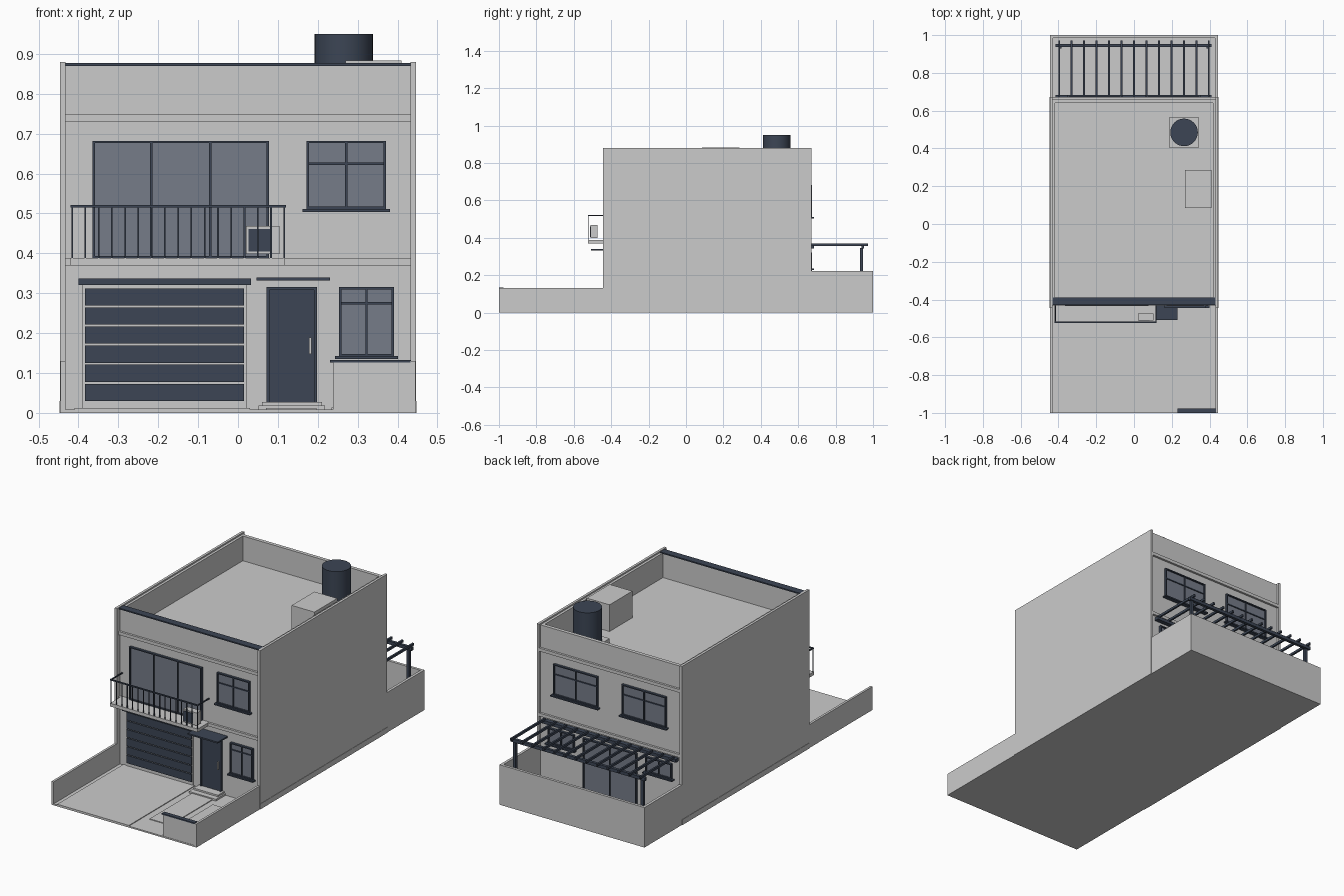
import bpy, bmesh
from mathutils import Matrix, Vector

if "Cube" in bpy.data.objects:
    bpy.data.objects.remove(bpy.data.objects["Cube"])


def material(name, rgb):
    m = bpy.data.materials.new(name)
    m.diffuse_color = (*rgb, 1)
    m.use_nodes = True
    m.node_tree.nodes["Principled BSDF"].inputs["Base Color"].default_value = m.diffuse_color
    return m


DARK = material("dark_metal", (0.045, 0.06, 0.09))
GLASS = material("tinted_glass", (0.18, 0.20, 0.25))


def boxes(name, parts, mat=None):
    """One object from boxes given as (x0, x1, y0, y1, z0, z1)."""
    bm = bmesh.new()
    for x0, x1, y0, y1, z0, z1 in parts:
        centre = Vector((x0 + x1, y0 + y1, z0 + z1)) / 2
        size = (abs(x1 - x0), abs(y1 - y0), abs(z1 - z0), 1)
        bmesh.ops.create_cube(bm, size=1, matrix=Matrix.Translation(centre) @ Matrix.Diagonal(size))
    me = bpy.data.meshes.new(name)
    bm.to_mesh(me)
    bm.free()
    ob = bpy.data.objects.new(name, me)
    bpy.context.collection.objects.link(ob)
    if mat:
        me.materials.append(mat)
    return ob


def both(x0, x1, *rest):
    """The same box on the left and right sides."""
    return [(x0, x1, *rest), (-x1, -x0, *rest)]


FRONT, BACK = -0.42, 0.66


def window(name, x0, x1, z0, z1, y, cols=2, transom=None, sill=True):
    """Framed glazing on a facade; d points out of the wall."""
    d = -1 if y < 0 else 1
    f, out = 0.006, y + d * 0.014
    boxes(name + "_glass", [(x0 + f, x1 - f, y - d * 0.01, y + d * 0.005, z0 + f, z1 - f)], GLASS)
    bars = [(x0, x0 + f, y, out, z0, z1), (x1 - f, x1, y, out, z0, z1),
            (x0 + f, x1 - f, y, out, z0, z0 + f), (x0 + f, x1 - f, y, out, z1 - f, z1)]
    for i in range(1, cols):
        x = x0 + (x1 - x0) * i / cols
        bars.append((x - 0.003, x + 0.003, y, y + d * 0.011, z0 + f, z1 - f))
    if transom:
        bars.append((x0 + f, x1 - f, y, y + d * 0.010, transom - 0.003, transom + 0.003))
    boxes(name + "_frame", bars, DARK)
    if sill:
        boxes(name + "_sill", [(x0 - 0.01, x1 + 0.01, y, y + d * 0.024, z0 - 0.007, z0)], DARK)


# Ground and house shell
boxes("ground_slab", [(-0.445, 0.445, -1, 1, 0, 0.008)])
boxes("house_body", [(-0.433, 0.433, FRONT, BACK, 0.005, 0.735)])
boxes("side_walls", both(0.432, 0.446, -0.445, 0.672, 0, 0.88))
boxes("plinth", both(0.44, 0.448, -0.445, 0.672, 0, 0.03))
boxes("parapet", both(0.418, 0.433, FRONT, BACK, 0.72, 0.872) + [
    (-0.42, 0.42, FRONT, -0.395, 0.72, 0.872), (-0.42, 0.42, 0.64, BACK, 0.72, 0.872)])
boxes("front_coping", [(-0.432, 0.432, -0.428, -0.388, 0.87, 0.877)], DARK)
boxes("facade_bands", [(-0.432, 0.432, y0, y1, z0, z1)
                       for y0, y1 in ((FRONT - 0.012, FRONT), (BACK, BACK + 0.012))
                       for z0, z1 in ((0.37, 0.387), (0.73, 0.748))])

# Roof box and water tank
boxes("roof_box", [(0.27, 0.41, 0.085, 0.285, 0.73, 0.883)])
boxes("tank_pad", [(0.185, 0.345, 0.405, 0.565, 0.73, 0.765)])
bpy.ops.mesh.primitive_cylinder_add(vertices=32, radius=0.073, depth=0.185, location=(0.265, 0.485, 0.8575))
tank = bpy.context.object
tank.name = "water_tank"
tank.data.materials.append(DARK)
bpy.ops.object.shade_smooth_by_angle()

# Front windows
window("balcony_door", -0.365, 0.078, 0.387, 0.682, FRONT, cols=3, sill=False)
window("upper_window", 0.172, 0.371, 0.511, 0.682, FRONT, transom=0.625)
window("lower_window", 0.253, 0.391, 0.142, 0.315, FRONT, transom=0.275)
# Back windows
for side, s in (("left", -1), ("right", 1)):
    window("back_upper_window_" + side, s * 0.21 - 0.135, s * 0.21 + 0.135, 0.511, 0.682, BACK, transom=0.625)
    window("back_lower_window_" + side, s * 0.30 - 0.08, s * 0.30 + 0.08, 0.235, 0.32, BACK)
window("patio_door", -0.165, 0.165, 0.015, 0.32, BACK, sill=False)

# Garage door with six panels
boxes("garage_frame", [(-0.391, 0.022, FRONT - 0.004, FRONT, 0.008, 0.32)])
boxes("garage_panels", [(-0.384, 0.015, FRONT - 0.01, FRONT, 0.03 + i * 0.0478, 0.073 + i * 0.0478)
                        for i in range(6)], DARK)
boxes("garage_lintel", [(-0.40, 0.032, FRONT - 0.024, FRONT, 0.321, 0.337)], DARK)

# Entrance
boxes("door_frame", [(0.072, 0.079, FRONT - 0.014, FRONT, 0.026, 0.315),
                     (0.191, 0.198, FRONT - 0.014, FRONT, 0.026, 0.315),
                     (0.079, 0.191, FRONT - 0.014, FRONT, 0.308, 0.315)], DARK)
boxes("front_door", [(0.078, 0.192, FRONT - 0.009, FRONT, 0.026, 0.309)], DARK)
boxes("door_handle", [(0.178, 0.184, FRONT - 0.02, FRONT - 0.008, 0.147, 0.189)])
boxes("door_canopy", [(0.046, 0.231, -0.508, FRONT, 0.332, 0.34)], DARK)
boxes("door_steps", [(0.052, 0.218, -0.505, FRONT, 0.005, 0.018),
                     (0.06, 0.21, -0.475, FRONT, 0.018, 0.027)])

# Balcony with railing
boxes("balcony_slab", [(-0.42, 0.118, -0.523, FRONT, 0.37, 0.388)])
rails = [(-0.42, 0.12, -0.524, -0.516, 0.515, 0.521)]
for x in (-0.416, 0.116):
    rails.append((x - 0.003, x + 0.003, -0.52, FRONT, 0.515, 0.521))
for i in range(17):
    x = -0.416 + i * 0.532 / 16
    rails.append((x - 0.002, x + 0.002, -0.522, -0.518, 0.387, 0.516))
boxes("balcony_railing", rails, DARK)
boxes("air_conditioner", [(0.02, 0.104, -0.51, -0.473, 0.398, 0.468)])
boxes("air_conditioner_grille", [(0.026, 0.082, -0.513, -0.509, 0.404, 0.461)], DARK)

# Front yard
boxes("front_yard_walls", both(0.432, 0.445, -1, -0.44, 0, 0.13))
boxes("driveway", [(-0.41, 0.03, -1, FRONT, 0, 0.012)])
boxes("front_path", [(0.07, 0.197, -0.875, -0.5, 0, 0.012)])
boxes("garden_bed", [(0.235, 0.41, -0.98, -0.557, 0, 0.014)])
boxes("front_wall", [(0.238, 0.432, -0.998, -0.98, 0, 0.126)])
boxes("front_wall_cap", [(0.231, 0.434, -1, -0.976, 0.126, 0.133)], DARK)

# Back yard
boxes("back_yard_walls", both(0.43, 0.445, 0.665, 1, 0, 0.222) + [(-0.44, 0.44, 0.985, 1, 0, 0.222)])

# Pergola
pergola = [(-0.415, 0.41, 0.937, 0.953, 0.342, 0.36), (-0.415, 0.41, BACK, 0.684, 0.342, 0.36)]
pergola += both(0.384, 0.4, 0.93, 0.946, 0.005, 0.345)
for i in range(13):
    x = -0.396 + i * 0.066
    pergola.append((x - 0.005, x + 0.005, 0.672, 0.972, 0.357, 0.37))
boxes("pergola", pergola, DARK)
